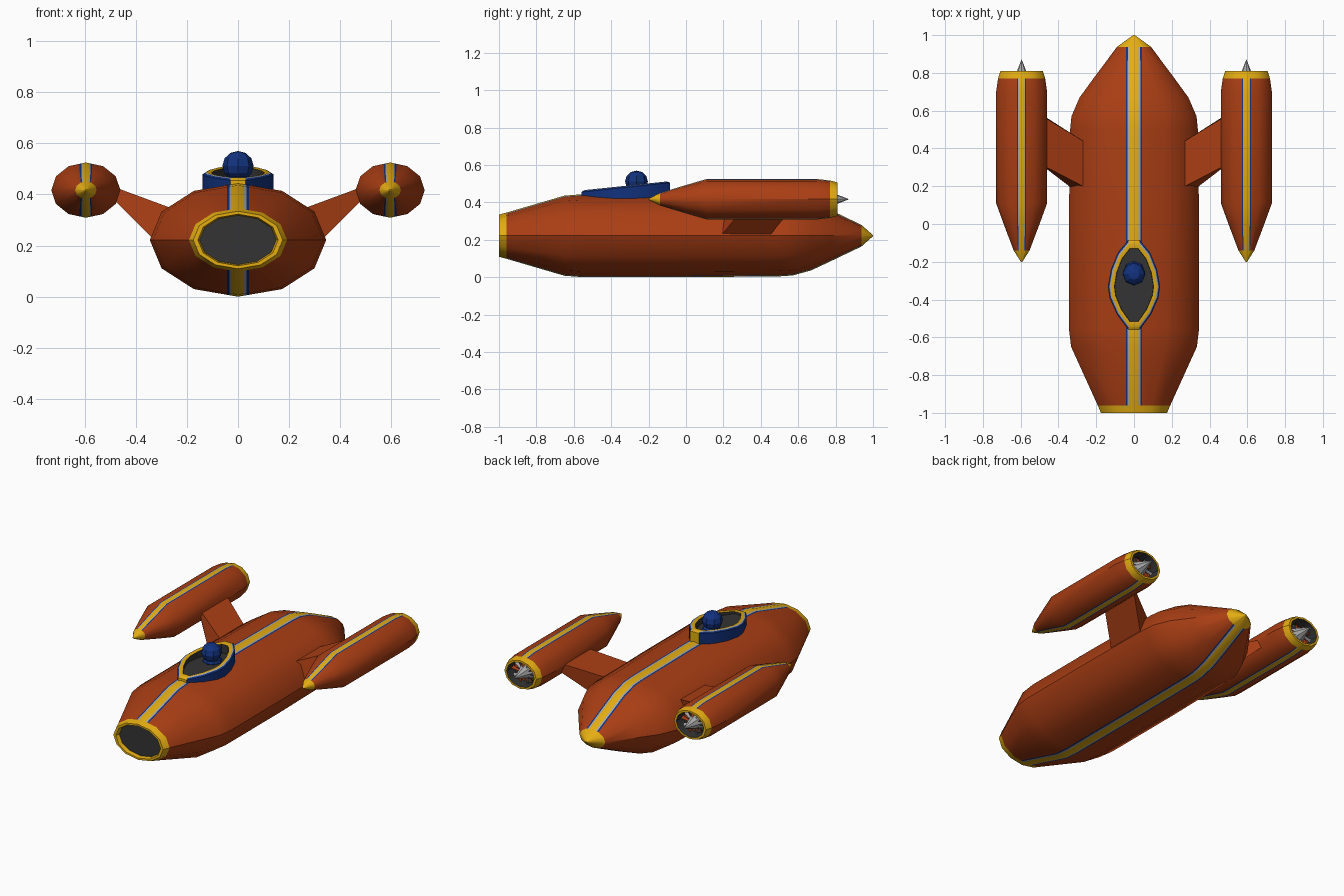
import bpy, bmesh, math
from mathutils import Vector

if "Cube" in bpy.data.objects:
    bpy.data.objects.remove(bpy.data.objects["Cube"])

COLOURS = {
    "rust_orange": (0.40, 0.048, 0.007), "yellow": (0.78, 0.42, 0.006),
    "navy_blue": (0.006, 0.032, 0.21), "light_grey": (0.40, 0.40, 0.40),
    "dark_grey": (0.033, 0.033, 0.033),
}
MATS = []
for name, rgb in COLOURS.items():
    m = bpy.data.materials.new(name)
    m.diffuse_color = (*rgb, 1)
    m.use_nodes = True
    m.node_tree.nodes["Principled BSDF"].inputs["Base Color"].default_value = m.diffuse_color
    MATS.append(m)
ORANGE, YELLOW, BLUE, GREY, DARK = range(5)


def finish(name, bm, angle=35):
    bmesh.ops.recalc_face_normals(bm, faces=bm.faces)
    mesh = bpy.data.meshes.new(name)
    bm.to_mesh(mesh)
    bm.free()
    for m in MATS:
        mesh.materials.append(m)
    mesh.polygons.foreach_set("use_smooth", [True] * len(mesh.polygons))
    mesh.set_sharp_from_angle(angle=math.radians(angle))
    ob = bpy.data.objects.new(name, mesh)
    bpy.context.collection.objects.link(ob)
    return ob


def loft(name, rings, rule, start=ORANGE, end=ORANGE, angle=35):
    """Skin a closed solid over rings; rule(band, edge) gives the material."""
    bm = bmesh.new()
    vs = [[bm.verts.new(p) for p in ring] for ring in rings]
    n = len(vs[0])
    for i in range(len(vs) - 1):
        for j in range(n):
            k = (j + 1) % n
            f = bm.faces.new((vs[i][j], vs[i][k], vs[i + 1][k], vs[i + 1][j]))
            f.material_index = rule(i, j)
    bm.faces.new(vs[0]).material_index = start
    bm.faces.new(vs[-1]).material_index = end
    return finish(name, bm, angle)


# Twelve-sided section with extra points for the stripes on top and bottom
STRIPES = [ORANGE] * 3 + [BLUE, GREY, YELLOW, YELLOW, GREY, BLUE] + [ORANGE] * 3


def section(cx, cz, y, a, ratio, widths):
    b = a * ratio
    quarter = [(a * math.cos(math.radians(d)), b * math.sin(math.radians(d))) for d in (0, 30, 60)]
    for w, lim in zip(widths, (0.47, 0.36, 0.25)):
        x = min(w, lim * a)
        quarter.append((x, b * (1 - 0.134 * x / (0.5 * a))))
    half = quarter + [(0, b)] + [(-x, z) for x, z in reversed(quarter[1:])]
    pts = half + [(-x, -z) for x, z in half]
    return [Vector((cx + x, y, cz + z)) for x, z in pts]


# Hull with recessed front intake and yellow tail tip
hull = [(-0.975, 0.150), (-1.0, 0.157), (-1.0, 0.175), (-0.96, 0.192), (-0.65, 0.333),
        (-0.55, 0.345), (0.0, 0.345), (0.5, 0.338), (0.57, 0.331), (0.67, 0.288),
        (0.77, 0.215), (0.938, 0.09), (1.0, 0.004)]


def hull_rule(i, j):
    if i < 3 or i == len(hull) - 2:
        return YELLOW
    return STRIPES[j % 12]


loft("hull", [section(0, 0.222, y, a, 0.643, (0.043, 0.034, 0.024)) for y, a in hull],
     hull_rule, DARK, YELLOW)

# Side engines: yellow nose, striped pod, yellow rear ring, fan and spike
pod = [(-0.20, 0.004), (-0.14, 0.042), (0.0, 0.095), (0.11, 0.135), (0.70, 0.135),
       (0.77, 0.125), (0.81, 0.112), (0.81, 0.097), (0.74, 0.092), (0.73, 0.01)]


def pod_rule(i, j):
    if i == 0 or i in (5, 6):
        return YELLOW
    if i == 7:
        return DARK
    if i == 8:
        return ORANGE if j % 3 == 0 else DARK
    return STRIPES[j % 12]


for side, label in ((-1, "left"), (1, "right")):
    cx, cz = side * 0.595, 0.417
    loft(label + "_engine", [section(cx, cz, y, a, 0.8, (0.024, 0.018, 0.014)) for y, a in pod],
         pod_rule, YELLOW, DARK)

    # Exhaust spike
    cone = []
    for y, r in ((0.73, 0.055), (0.87, 0.001)):
        cone.append([(cx + r * math.cos(t * math.tau / 8), y, cz + r * math.sin(t * math.tau / 8))
                     for t in range(8)])
    loft(label + "_exhaust_spike", cone, lambda i, j: GREY, GREY, GREY)

    # Fan blades around the spike
    bm = bmesh.new()
    for t in range(10):
        a0, a1 = t * math.tau / 10, (t + 0.4) * math.tau / 10
        quad = [bm.verts.new((cx + r * math.cos(a), y, cz + r * 0.82 * math.sin(a)))
                for r, a, y in ((0.03, a0, 0.775), (0.096, a0, 0.765),
                                (0.096, a1, 0.755), (0.03, a1, 0.765))]
        bm.faces.new(quad).material_index = GREY if t % 2 else ORANGE
    finish(label + "_fan_blades", bm)

    # Swept pylon joining hull and engine
    inner = [(0.27, 0.2, 0.35), (0.27, 0.44, 0.35), (0.33, 0.45, 0.225), (0.33, 0.19, 0.225)]
    outer = [(0.50, 0.32, 0.435), (0.50, 0.58, 0.435), (0.49, 0.58, 0.385), (0.49, 0.32, 0.385)]
    loft(label + "_pylon", [[(side * x, y, z) for x, y, z in r] for r in (inner, outer)],
         lambda i, j: ORANGE, angle=20)

# Cockpit collar: leaf-shaped raised rim, higher at the rear
rim = [(0.03, -0.56), (0.09, -0.48), (0.13, -0.39), (0.138, -0.33),
       (0.122, -0.24), (0.085, -0.15), (0.03, -0.085)]
outline = rim + [(-x, y) for x, y in reversed(rim)]


def collar_ring(s, z=None, lift=0.0):
    ring = []
    for x, y in outline:
        yy = -0.33 + (y + 0.33) * (1 + (s - 1) * 0.75)
        top = 0.455 + max(0, yy + 0.56) * 0.105 + lift
        ring.append((x * s, yy, top if z is None else z))
    return ring


def collar_rule(i, j):
    if j in (6, 13) and i < 3:          # stripe carried over both ends
        return YELLOW
    return (BLUE, BLUE, GREY, YELLOW, DARK)[i]


loft("cockpit_collar",
     [collar_ring(1.0, 0.40), collar_ring(1.0), collar_ring(0.94, lift=0.006),
      collar_ring(0.89, lift=0.009), collar_ring(0.75, lift=0.006), collar_ring(0.74, 0.452)],
     collar_rule, BLUE, DARK)

# Pilot: shoulders and helmet
for name, r, loc, squash in (("pilot_helmet", 0.061, (0, -0.265, 0.512), 0.95),
                             ("pilot_shoulders", 0.058, (0, -0.255, 0.455), 0.45)):
    bm = bmesh.new()
    bmesh.ops.create_uvsphere(bm, u_segments=8, v_segments=6, radius=r)
    for v in bm.verts:
        v.co = Vector((v.co.x, v.co.y, v.co.z * squash)) + Vector(loc)
    for f in bm.faces:
        f.material_index = BLUE
    finish(name, bm, 20)
